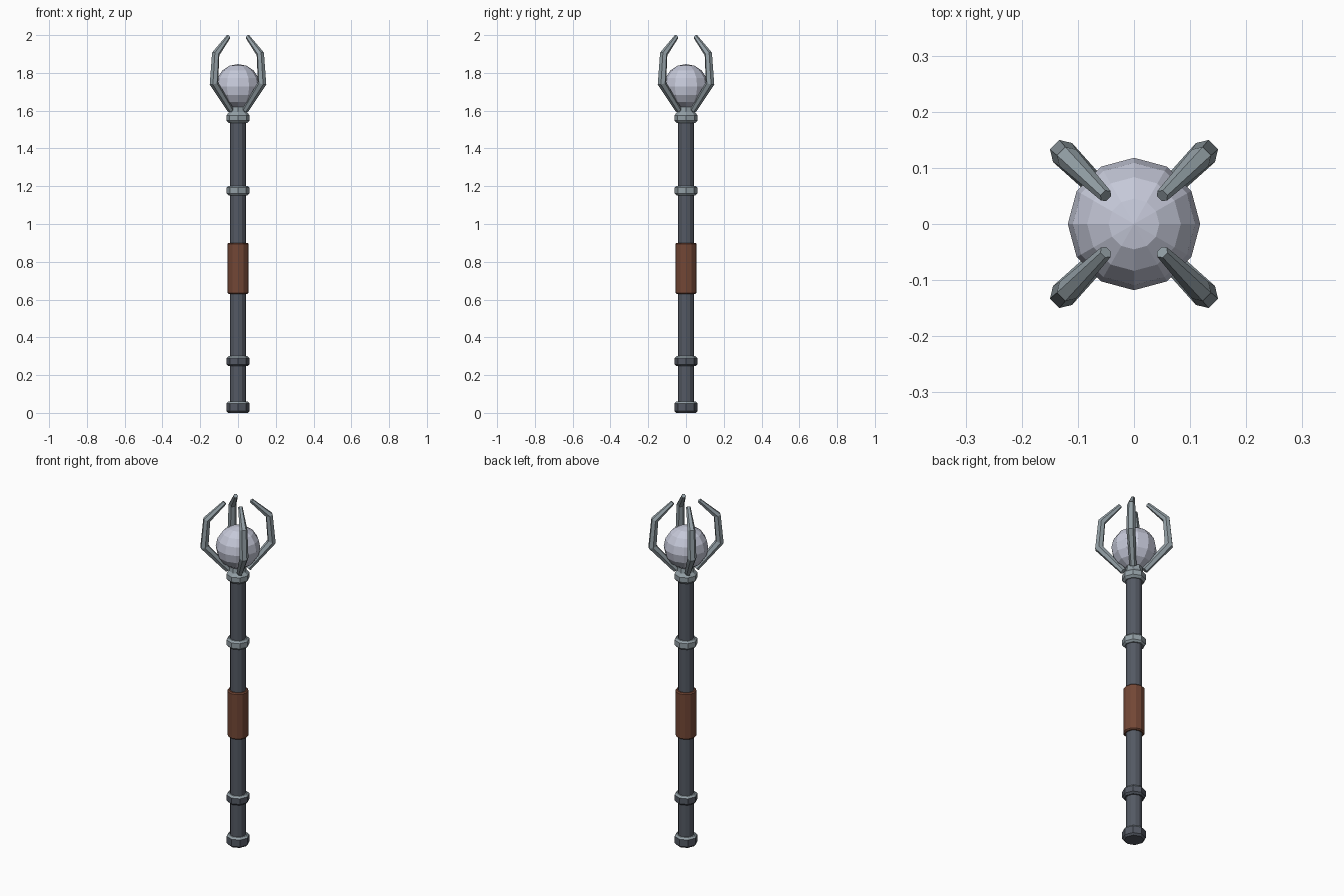
import bpy, bmesh, math
from mathutils import Vector

if "Cube" in bpy.data.objects:
    bpy.data.objects.remove(bpy.data.objects["Cube"])


def material(name, rgb):
    m = bpy.data.materials.new(name)
    m.diffuse_color = (*rgb, 1)
    m.use_nodes = True
    m.node_tree.nodes["Principled BSDF"].inputs["Base Color"].default_value = m.diffuse_color
    return m


DARK = material("dark iron", (0.088, 0.1, 0.125))
STEEL = material("light steel", (0.29, 0.345, 0.375))
LEATHER = material("brown leather", (0.17, 0.062, 0.036))
PEARL = material("pale orb", (0.56, 0.58, 0.69))


def finish(bm, name, *mats):
    bmesh.ops.recalc_face_normals(bm, faces=bm.faces)
    me = bpy.data.meshes.new(name)
    bm.to_mesh(me)
    bm.free()
    for m in mats:
        me.materials.append(m)
    ob = bpy.data.objects.new(name, me)
    bpy.context.collection.objects.link(ob)
    return ob


def skin(bm, rings):
    """Join successive vertex rings and cap both ends."""
    n = len(rings[0])
    for a, b in zip(rings, rings[1:]):
        for i in range(n):
            j = (i + 1) % n
            bm.faces.new((a[i], a[j], b[j], b[i]))
    bm.faces.new(rings[0])
    bm.faces.new(rings[-1])


def lathe(name, profile, sides, *mats, turn=0.0):
    bm = bmesh.new()
    rings = [[bm.verts.new((r * math.cos(turn + math.tau * i / sides),
                            r * math.sin(turn + math.tau * i / sides), z))
              for i in range(sides)] for r, z in profile]
    skin(bm, rings)
    return finish(bm, name, *mats)


def band(name, z0, z1, r, *mats, sides=8, bevel=0.01):
    return lathe(name, [(r - bevel, z0), (r, z0 + bevel),
                        (r, z1 - bevel), (r - bevel, z1)], sides, *mats)


# Shaft and leather grip
lathe("shaft", [(0.043, 0.02), (0.043, 1.58)], 12, DARK)
band("grip", 0.63, 0.9, 0.056, LEATHER, sides=12, bevel=0.006)

# Dark pommel and lower ring, with bright upper bevels
for name, z0, z1 in (("pommel", 0.0, 0.06), ("lower_ring", 0.247, 0.3)):
    ob = band(name, z0, z1, 0.061, DARK, STEEL)
    for p in ob.data.polygons:
        p.material_index = int(p.normal.z > 0.3)

# Steel ring and the collar under the orb
band("upper_ring", 1.152, 1.202, 0.061, STEEL)
lathe("collar", [(0.05, 1.535), (0.062, 1.547), (0.062, 1.575),
                 (0.047, 1.592), (0.043, 1.622)], 8, STEEL)

# Faceted orb
bm = bmesh.new()
bmesh.ops.create_uvsphere(bm, u_segments=12, v_segments=8, radius=0.118)
bmesh.ops.translate(bm, verts=bm.verts, vec=(0, 0, 1.729))
finish(bm, "orb", PEARL)

# Four bent hexagonal claws on the diagonals: (distance out, height, radius)
PATH = [(0.055, 1.602, 0.017), (0.18, 1.745, 0.024),
        (0.167, 1.9, 0.021), (0.071, 1.992, 0.012)]


def claw(index):
    a = math.radians(45 + 90 * index)
    out, side = Vector((math.cos(a), math.sin(a), 0)), Vector((-math.sin(a), math.cos(a), 0))
    pts = [out * r + Vector((0, 0, z)) for r, z, _ in PATH]
    bm = bmesh.new()
    rings = []
    for k, p in enumerate(pts):
        d_in = (p - pts[k - 1]).normalized() if k else Vector()
        d_out = (pts[k + 1] - p).normalized() if k < len(pts) - 1 else Vector()
        across = side.cross((d_in + d_out).normalized())
        rad = PATH[k][2]
        rings.append([bm.verts.new(p + across * rad * math.cos(t) + side * rad * math.sin(t))
                      for t in (math.tau * i / 6 + math.pi / 6 for i in range(6))])
    skin(bm, rings)
    finish(bm, f"claw_{index + 1}", STEEL)


for i in range(4):
    claw(i)
